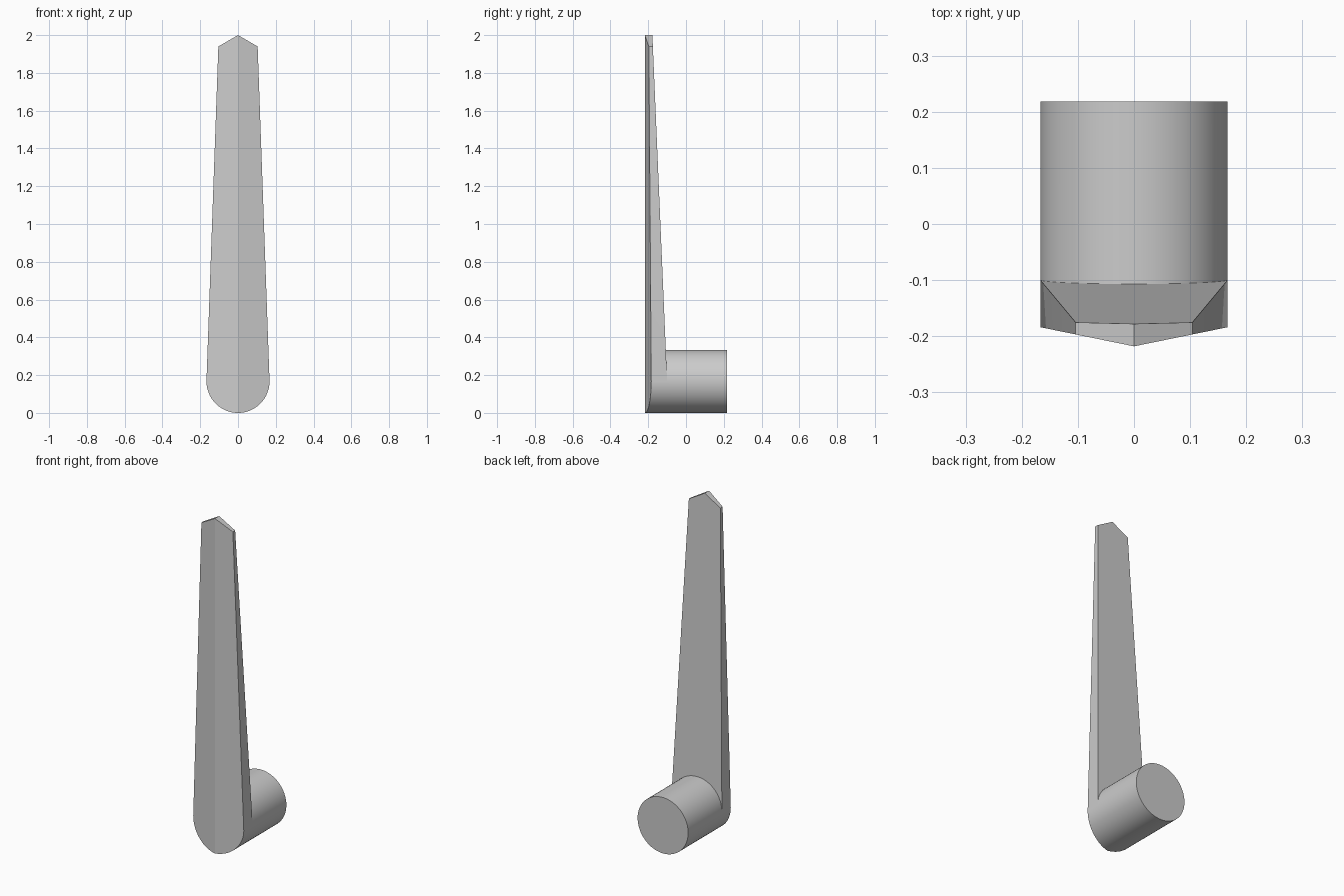
import bpy, bmesh, math

if "Cube" in bpy.data.objects:
    bpy.data.objects.remove(bpy.data.objects["Cube"])

R = 0.167          # hub radius, hub axis runs along y at z = R
BACK = 0.218       # rear end of the hub
N = 32             # segments per half circle
TIP_X, SHOULDER_Z, TOP_Z = 0.104, 1.94, 2.0


def front_y(x):    # two shallow facets meeting at a centre ridge
    return -0.218 + 0.204 * abs(x)


def rear_y(z):     # sloping back of the blade
    return -0.107 - 0.0426 * (z - 2 * R)


def arc(a0, a1):
    pts = []
    for i in range(N + 1):
        a = math.radians(a0 + (a1 - a0) * i / N)
        pts.append((R * math.cos(a), R + R * math.sin(a)))
    return pts


bm = bmesh.new()


def row(pts, depth):
    return [bm.verts.new((x, depth(x, z), z)) for x, z in pts]


on_front = lambda x, z: front_y(x)
on_rear = lambda x, z: rear_y(z)
on_back = lambda x, z: BACK

lower, upper = arc(180, 360), arc(0, 180)
tip = [(TIP_X, SHOULDER_Z), (0, TOP_Z), (-TIP_X, SHOULDER_Z)]

low_f, low_b = row(lower, on_front), row(lower, on_back)
tip_f, tip_r = row(tip, on_front), row(tip, on_rear)
up_r = row(upper, on_rear)
up_b = [low_b[-1]] + row(upper[1:-1], on_back) + [low_b[0]]

# ridged front, split along the centre line
h = N // 2
bm.faces.new(low_f[h:] + tip_f[:2])
bm.faces.new(low_f[:h + 1] + tip_f[1:])

# blade edges and sloping back
edge_f = [low_f[-1]] + tip_f + [low_f[0]]
edge_r = [up_r[0]] + tip_r + [up_r[-1]]
for i in range(4):
    bm.faces.new((edge_f[i], edge_f[i + 1], edge_r[i + 1], edge_r[i]))
bm.faces.new(edge_r + up_r[-2:0:-1])

# hub wall: lower half reaches the front, upper half stops at the blade
for i in range(N):
    wall = [low_f[i], low_f[i + 1]]
    if i == N - 1:
        wall.append(up_r[0])
    wall += [low_b[i + 1], low_b[i]]
    if i == 0:
        wall.append(up_r[-1])
    bm.faces.new(wall)
    bm.faces.new((up_r[i], up_r[i + 1], up_b[i + 1], up_b[i]))

# hub end cap
bm.faces.new(low_b + up_b[1:-1])

bmesh.ops.recalc_face_normals(bm, faces=bm.faces)
mesh = bpy.data.meshes.new("lever_handle")
bm.to_mesh(mesh)
bm.free()
lever = bpy.data.objects.new("lever_handle", mesh)
bpy.context.collection.objects.link(lever)

# smooth hub, crisp facets
bpy.context.view_layer.objects.active = lever
lever.select_set(True)
bpy.ops.object.shade_smooth_by_angle(angle=math.radians(12))
